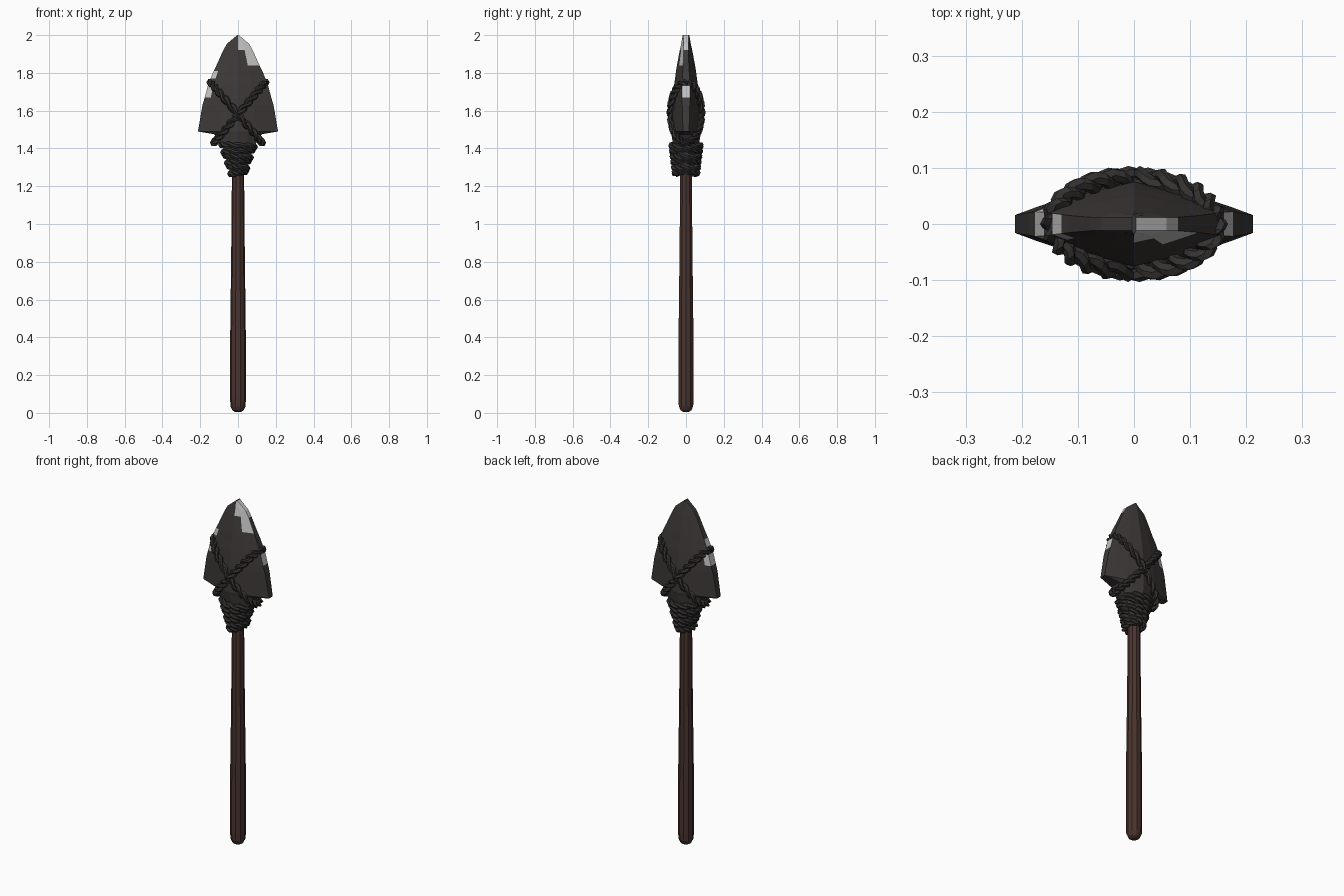
import bpy, bmesh, math
from mathutils import Vector

if "Cube" in bpy.data.objects:
    bpy.data.objects.remove(bpy.data.objects["Cube"])


def material(name, rgb):
    m = bpy.data.materials.new(name)
    m.diffuse_color = (*rgb, 1)
    m.use_nodes = True
    m.node_tree.nodes["Principled BSDF"].inputs["Base Color"].default_value = m.diffuse_color
    return m


WOOD = material("dark wood", (0.068, 0.034, 0.027))
STONE = material("dark stone", (0.046, 0.041, 0.039))
CORD = material("dark cord", (0.034, 0.031, 0.030))
CHIP = material("pale chipped stone", (0.55, 0.55, 0.55))


def skin(name, rings, mats, rule=None, closed=False):
    """Join equal-sized rings of points into a flat-shaded solid."""
    bm = bmesh.new()
    vs = [[bm.verts.new(p) for p in r] for r in rings]
    n, k = len(rings), len(rings[0])
    for i in range(n if closed else n - 1):
        a, b = vs[i], vs[(i + 1) % n]
        for j in range(k):
            f = bm.faces.new((a[j], a[(j + 1) % k], b[(j + 1) % k], b[j]))
            if rule:
                f.material_index = rule(i, j)
    if not closed:
        bm.faces.new(vs[0])
        bm.faces.new(vs[-1])
    bmesh.ops.recalc_face_normals(bm, faces=bm.faces[:])
    me = bpy.data.meshes.new(name)
    bm.to_mesh(me)
    bm.free()
    for m in mats:
        me.materials.append(m)
    ob = bpy.data.objects.new(name, me)
    bpy.context.collection.objects.link(ob)
    return ob


# Shaft: ten-sided pole with rounded butt
shaft = [(0.005, 0.016), (0.014, 0.03), (0.035, 0.040), (0.08, 0.042), (0.45, 0.041),
         (0.85, 0.036), (1.3, 0.032)]
skin("shaft", [[(r * math.cos(a * math.tau / 10), r * math.sin(a * math.tau / 10), z)
                for a in range(10)] for z, r in shaft], [WOOD])

# Spear head: z, half width, ridge half depth, edge half thickness
head = [(2.0, 0.004, 0.018, 0.012), (1.955, 0.058, 0.025, 0.012), (1.92, 0.078, 0.033, 0.012),
        (1.84, 0.114, 0.048, 0.015), (1.81, 0.129, 0.053, 0.017), (1.77, 0.145, 0.058, 0.019),
        (1.73, 0.160, 0.064, 0.021), (1.67, 0.176, 0.071, 0.022), (1.63, 0.188, 0.075, 0.020),
        (1.49, 0.212, 0.078, 0.016), (1.475, 0.125, 0.077, 0.030), (1.40, 0.080, 0.066, 0.035),
        (1.26, 0.036, 0.050, 0.026)]
across = [1, 0.82, 0.45, 0, -0.45, -0.82, -1]


def section(z, w, t, e):
    def depth(u):
        return e + (t - e) * (1 - abs(u) ** 1.3)
    front = [(u * w, -depth(u), z) for u in across]
    return front + [(x, -y, z) for x, y, _ in reversed(front)]


# Chipped patches: ring band -> segments around the section
chips = {0: (13, 0, 1, 2), 1: (13, 0, 1, 2), 2: (0, 1), 4: (5, 6), 6: (5, 6, 7, 13)}
skin("spear_head", [section(*h) for h in head], [STONE, CHIP],
     lambda i, j: int(j in chips.get(i, ())))


# Twisted cords: two strands winding round a closed path
def cord(name, path, turns, offset=0.010, radius=0.0125, steps=80):
    for s in range(2):
        rings = []
        mid = []
        for i in range(steps):
            a = math.tau * i / steps
            p = Vector(path(a))
            tan = (Vector(path(a + 0.01)) - Vector(path(a - 0.01))).normalized()
            out = Vector((p.x, p.y, 0))
            out = (out - tan * out.dot(tan)).normalized()
            side = tan.cross(out)
            ph = turns * a + s * math.pi
            mid.append((p + offset * (math.cos(ph) * out + math.sin(ph) * side), out, side))
        for c, out, side in mid:
            rings.append([c + radius * (math.cos(q * math.tau / 6) * out
                                        + math.sin(q * math.tau / 6) * side) for q in range(6)])
        skin(f"{name}_strand_{s + 1}", rings, [CORD], closed=True)


# Crossed lashing over the head
for sgn, label in ((1, "right"), (-1, "left")):
    cord(f"cross_lashing_{label}",
         lambda a: (sgn * (0.009 + 0.136 * math.cos(a)), 0.081 * math.sin(a),
                    1.59 + 0.16 * math.cos(a)), 12)

# Stacked wraps binding head to shaft, wider towards the top
for k in range(6):
    f = k / 5
    rx, ry, z0 = 0.037 + 0.048 * f ** 1.1, 0.059 + 0.017 * f, 1.272 + 0.142 * f
    tilt = 0.006 * (-1) ** k
    cord(f"binding_wrap_{k + 1}",
         lambda a: (rx * math.cos(a), ry * math.sin(a), z0 + tilt * math.cos(a)), 5,
         0.008, 0.0125, 48)
